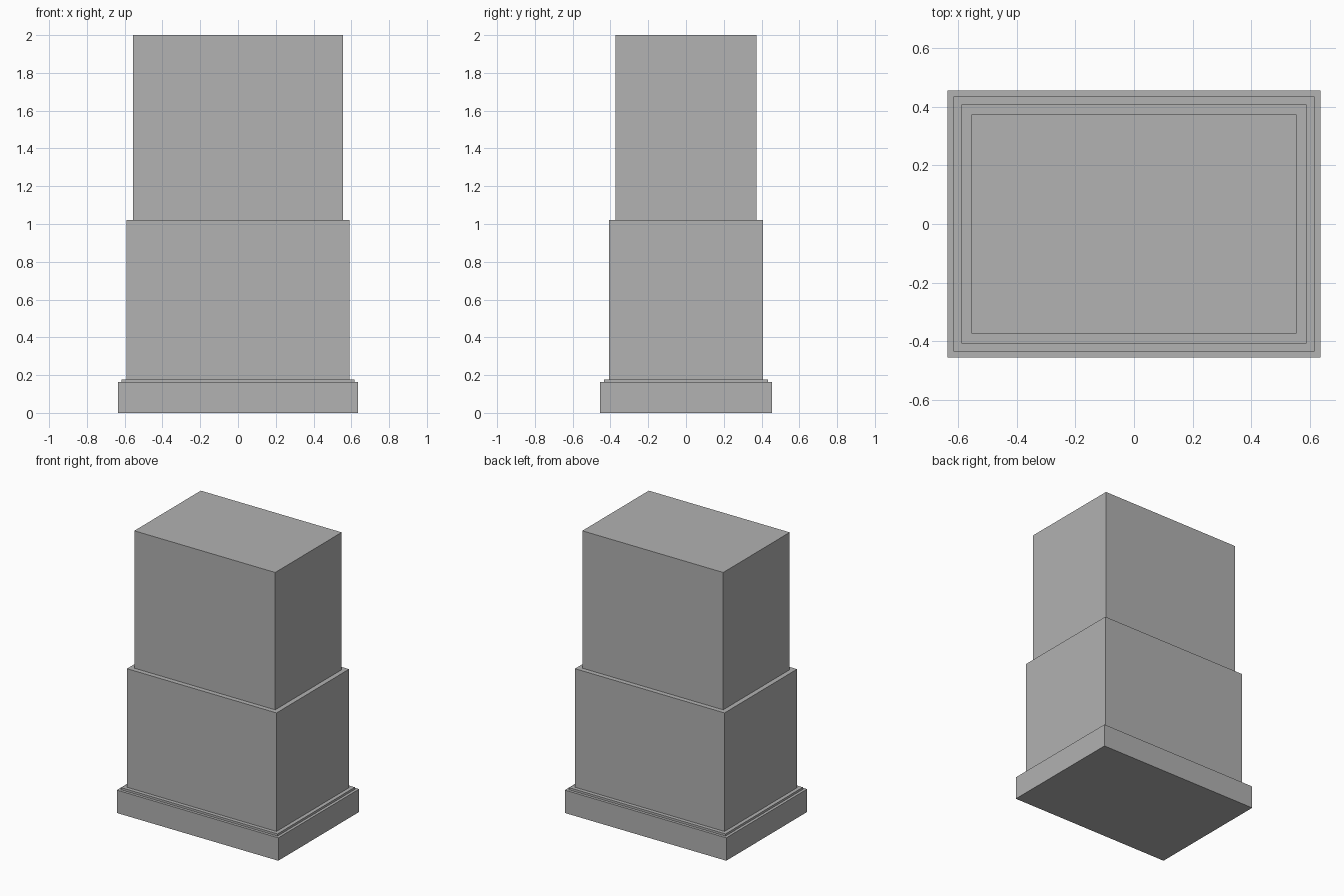
import bpy

if "Cube" in bpy.data.objects:
    bpy.data.objects.remove(bpy.data.objects["Cube"])

# Single plain grey for the whole pedestal
grey = bpy.data.materials.new("grey")
grey.diffuse_color = (0.445, 0.445, 0.445, 1)
grey.use_nodes = True
grey.node_tree.nodes["Principled BSDF"].inputs["Base Color"].default_value = grey.diffuse_color


def block(name, half_x, half_y, bottom, top):
    """Box given by half widths and its bottom and top heights."""
    bpy.ops.mesh.primitive_cube_add(size=1, location=(0, 0, (bottom + top) / 2))
    obj = bpy.context.object
    obj.name = name
    obj.scale = (2 * half_x, 2 * half_y, top - bottom)
    bpy.ops.object.transform_apply(location=False, rotation=False, scale=True)
    obj.data.materials.append(grey)


# Stacked tiers, from the floor up
block("base_plinth", 0.636, 0.455, 0, 0.163)
block("plinth_step", 0.616, 0.435, 0.163, 0.178)
block("lower_body", 0.589, 0.408, 0.178, 1.022)
block("upper_body", 0.555, 0.374, 1.022, 2)
